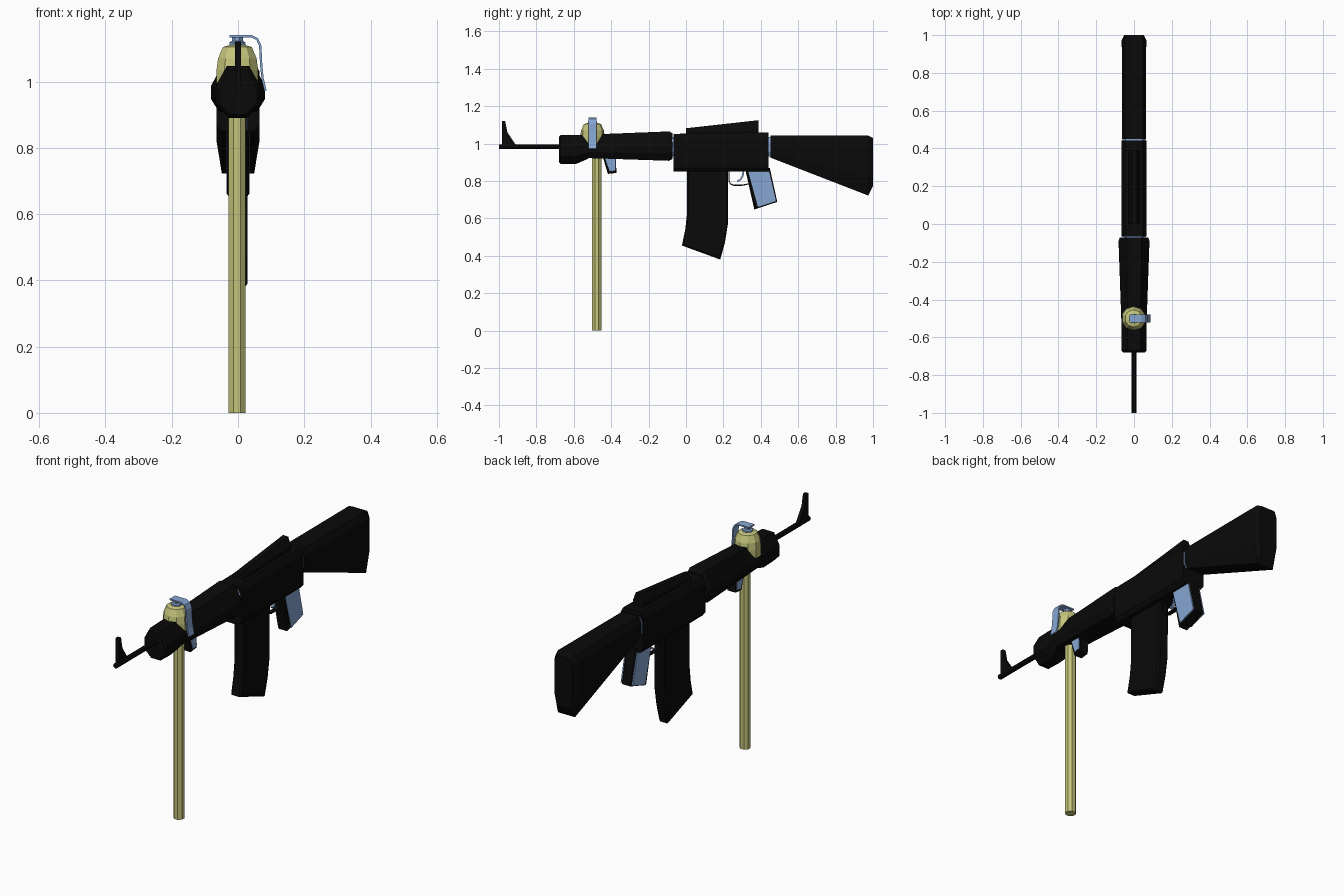
import bpy, bmesh, math
from mathutils import Vector

if "Cube" in bpy.data.objects:
    bpy.data.objects.remove(bpy.data.objects["Cube"])


def material(name, rgb):
    m = bpy.data.materials.new(name)
    m.diffuse_color = (*rgb, 1)
    m.use_nodes = True
    m.node_tree.nodes["Principled BSDF"].inputs["Base Color"].default_value = m.diffuse_color
    return m


BLACK = material("matt black", (0.003, 0.003, 0.003))
OLIVE = material("pale olive", (0.56, 0.56, 0.20))
BLUE = material("steel blue", (0.24, 0.38, 0.65))


def finish(name, bm, *mats):
    bmesh.ops.recalc_face_normals(bm, faces=bm.faces)
    me = bpy.data.meshes.new(name)
    bm.to_mesh(me)
    bm.free()
    for m in mats:
        me.materials.append(m)
    ob = bpy.data.objects.new(name, me)
    bpy.context.collection.objects.link(ob)
    return ob


def loft(name, rings, mat):
    """Skin a list of equal-length rings and cap both ends."""
    bm = bmesh.new()
    rows = [[bm.verts.new(p) for p in r] for r in rings]
    n = len(rows[0])
    for a, b in zip(rows, rows[1:]):
        for i in range(n):
            bm.faces.new((a[i], a[(i + 1) % n], b[(i + 1) % n], b[i]))
    bm.faces.new(rows[0])
    bm.faces.new(rows[-1])
    return finish(name, bm, mat)


def section(y, top, bottom, w, ct=0.025, cb=0.025, a=0.75, b=0.75):
    """Chamfered box section across the gun: ct/cb chamfer heights, a/b flat widths."""
    half = [(a * w, top), (w, top - ct), (w, bottom + cb), (b * w, bottom)]
    pts = half + [(-x, z) for x, z in reversed(half)]
    return [(x, y, z) for x, z in pts]


def prism(name, profile, w, mats, bevel=0.0, side_mat=None):
    """Side profile (y, z) extruded to x = +-w; the flat sides may take a second colour."""
    bm = bmesh.new()
    f = bm.faces.new([bm.verts.new((-w, y, z)) for y, z in profile])
    r = bmesh.ops.extrude_face_region(bm, geom=[f])
    bmesh.ops.translate(bm, vec=(2 * w, 0, 0),
                        verts=[v for v in r["geom"] if isinstance(v, bmesh.types.BMVert)])
    if bevel:
        edges = [e for e in bm.edges if abs(e.verts[0].co.x - e.verts[1].co.x) < 1e-6]
        bmesh.ops.bevel(bm, geom=edges, offset=bevel, segments=1, affect='EDGES')
    bm.normal_update()
    if side_mat is not None:
        for f in bm.faces:
            if abs(f.normal.x) > 0.9:
                f.material_index = side_mat
    return finish(name, bm, *mats)


def lathe(name, profile, x, y, sides, mat, turn=0.5):
    rings = []
    for r, z in profile:
        rings.append([(x + r * math.cos(2 * math.pi * (i + turn) / sides),
                       y + r * math.sin(2 * math.pi * (i + turn) / sides), z) for i in range(sides)])
    return loft(name, rings, mat)


def strip(name, path, w, t, mat, origin, axis):
    """Flat band following a 2D path; axis 'y' = path in xz, axis 'x' = path in yz."""
    pts = [Vector(p) for p in path]
    rings = []
    for i, p in enumerate(pts):
        d = (pts[min(i + 1, len(pts) - 1)] - pts[max(i - 1, 0)]).normalized()
        n = Vector((-d.y, d.x)) * t / 2
        ring = []
        for s, k in ((1, -w), (1, w), (-1, w), (-1, -w)):
            q = p + n * s
            ring.append((q.x, origin + k, q.y) if axis == 'y' else (origin + k, q.x, q.y))
        rings.append(ring)
    return loft(name, rings, mat)


# barrel and front sight
loft("barrel", [[(0.013 * math.cos(i * math.pi / 4), y, 0.983 + 0.013 * math.sin(i * math.pi / 4))
                 for i in range(8)] for y in (-1.0, -0.6)], BLACK)
prism("front_sight", [(-0.985, 0.985), (-0.985, 1.12), (-0.967, 1.12), (-0.955, 1.06), (-0.905, 0.985)],
      0.009, [BLACK])

# handguard and its front cap
loft("handguard", [section(-0.60, 1.045, 0.925, 0.064, 0.07, 0.03, 0.5, 0.7),
                   section(-0.09, 1.065, 0.908, 0.082, 0.08, 0.04, 0.5, 0.7),
                   section(-0.072, 1.055, 0.918, 0.076, 0.08, 0.04, 0.5, 0.7)], BLACK)
loft("handguard_cap", [section(-0.68, 1.035, 0.90, 0.058, 0.06, 0.035, 0.5, 0.4),
                       section(-0.67, 1.045, 0.892, 0.066, 0.06, 0.04, 0.5, 0.4),
                       section(-0.59, 1.047, 0.89, 0.067, 0.06, 0.04, 0.5, 0.4),
                       section(-0.52, 1.047, 0.92, 0.067, 0.06, 0.03, 0.5, 0.6)], BLACK)

# receiver with the sloping ridge on top
loft("receiver", [section(-0.066, 1.052, 0.85, 0.065, 0.03, 0.02),
                  section(0.442, 1.06, 0.85, 0.065, 0.03, 0.02)], BLACK)
loft("top_ridge", [section(0.0, 1.082, 1.02, 0.03, 0.015, 0.01, 0.5, 1.0),
                   section(0.388, 1.125, 1.02, 0.03, 0.04, 0.01, 0.5, 1.0)], BLACK)

# thin collars seen in the joints
for label, y in (("front_collar", -0.069), ("rear_collar", 0.447)):
    loft(label, [section(y - 0.006, 1.036, 0.93, 0.061), section(y + 0.006, 1.036, 0.93, 0.061)], BLUE)

# shoulder stock
loft("stock", [section(0.451, 1.042, 0.925, 0.063, 0.03, 0.03),
               section(0.975, 1.042, 0.722, 0.065, 0.035, 0.10),
               section(1.0, 1.03, 0.775, 0.052, 0.035, 0.06)], BLACK)

# curved magazine
prism("magazine", [(0.005, 0.87), (0.005, 0.62), (-0.004, 0.54), (-0.022, 0.455), (0.183, 0.38),
                   (0.208, 0.47), (0.224, 0.57), (0.226, 0.87)], 0.029, [BLACK], 0.008)

# pistol grip and small fore grip, dark with blue side panels
grips = {
    "pistol_grip": ([(0.315, 0.87), (0.365, 0.648), (0.488, 0.688), (0.448, 0.87)], 0.033,
                    [(0.333, 0.85), (0.385, 0.66), (0.483, 0.692), (0.446, 0.85)], 0.009),
    "fore_grip": ([(-0.445, 0.93), (-0.418, 0.838), (-0.372, 0.843), (-0.375, 0.93)], 0.026,
                  [(-0.432, 0.92), (-0.408, 0.852), (-0.376, 0.857), (-0.378, 0.92)], 0.004),
}
for label, (outline, w, panel, bev) in grips.items():
    prism(label, outline, w, [BLACK], bev)
    prism(label + "_panels", panel, w + 0.002, [BLUE])

# trigger and guard
strip("trigger_guard", [(0.23, 0.86), (0.23, 0.80), (0.238, 0.784), (0.255, 0.777), (0.30, 0.777),
                        (0.335, 0.785)], 0.011, 0.006, BLACK, 0, 'x')
strip("trigger", [(0.308, 0.86), (0.304, 0.83), (0.292, 0.808), (0.275, 0.798)], 0.007, 0.009, BLUE, 0, 'x')

# support post
lathe("post", [(0.027, 0.0), (0.027, 1.0)], -0.003, -0.477, 8, OLIVE)

# faceted round body with cap and bent lever
lathe("round_body", [(0.035, 0.93), (0.055, 0.955), (0.066, 1.0), (0.066, 1.035), (0.061, 1.07),
                     (0.046, 1.104), (0.025, 1.11)], -0.002, -0.5, 10, OLIVE)
lathe("round_cap", [(0.026, 1.10), (0.026, 1.118), (0.018, 1.122), (0.018, 1.135)], -0.002, -0.5, 8, BLUE)
strip("lever", [(-0.025, 1.137), (0.04, 1.137), (0.058, 1.128), (0.067, 1.108), (0.07, 1.05),
                (0.074, 1.01), (0.083, 0.972)], 0.022, 0.007, BLUE, -0.5, 'y')
